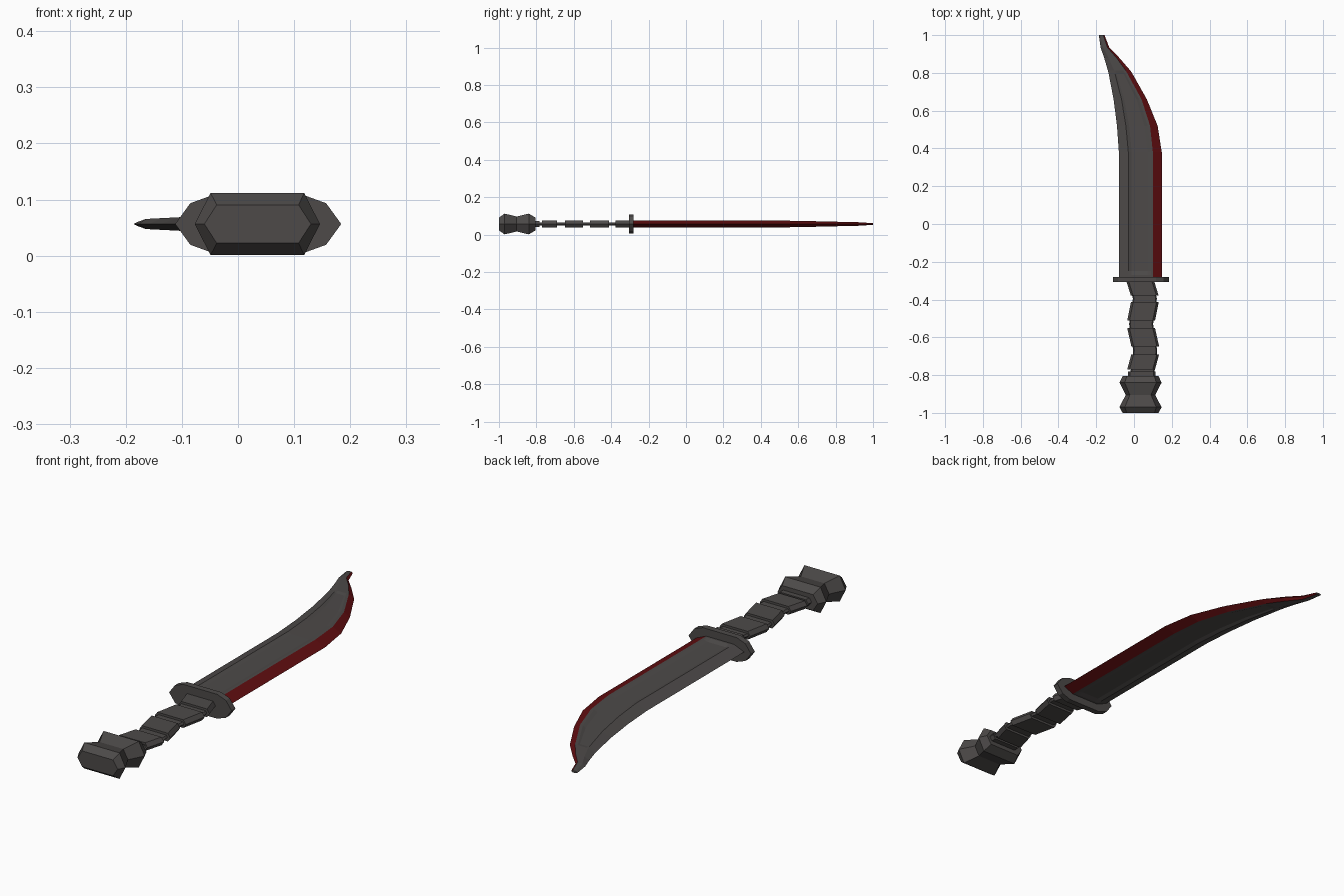
import bpy, bmesh

ZC = 0.0565  # height of the knife's mid plane


def material(name, rgb):
    m = bpy.data.materials.new(name)
    m.diffuse_color = (*rgb, 1)
    return m


GRAY = material("dark_gray_metal", (0.074, 0.068, 0.066))
RED = material("dark_red_edge", (0.115, 0.004, 0.005))


def loft(name, rings, mats, red_rule=None):
    """Skin a list of equal rings of (x, y, z) points and cap both ends."""
    bm = bmesh.new()
    rows = [[bm.verts.new((x, y, z + ZC)) for x, y, z in r] for r in rings]
    n = len(rows[0])
    for r0, r1 in zip(rows, rows[1:]):
        for i in range(n):
            j = (i + 1) % n
            f = bm.faces.new((r0[i], r0[j], r1[j], r1[i]))
            if red_rule and red_rule(i):
                f.material_index = 1
    bm.faces.new(rows[0])
    bm.faces.new(rows[-1])
    bmesh.ops.recalc_face_normals(bm, faces=bm.faces)
    me = bpy.data.meshes.new(name)
    bm.to_mesh(me)
    bm.free()
    for m in mats:
        me.materials.append(m)
    ob = bpy.data.objects.new(name, me)
    bpy.context.collection.objects.link(ob)
    return ob


def hexagon(y, x0, x1, h, inset):
    """Long six-sided section with pointed left and right sides."""
    return [(x0, y, 0), (x0 + inset, y, h), (x1 - inset, y, h),
            (x1, y, 0), (x1 - inset, y, -h), (x0 + inset, y, -h)]


# Blade: y, spine, fuller left, fuller right, bevel start, edge, half thickness, fuller depth
blade_rows = [
    (-0.285, -0.08, -0.03, 0.09, 0.10, 0.147, 0.020, 0),
    (-0.270, -0.08, -0.03, 0.09, 0.10, 0.147, 0.020, 0),
    (-0.250, -0.08, -0.03, 0.09, 0.10, 0.147, 0.020, 0.006),
    (0.380, -0.08, -0.03, 0.09, 0.10, 0.147, 0.020, 0.006),
    (0.520, -0.09, -0.043, 0.072, 0.085, 0.125, 0.018, 0.006),
    (0.660, -0.108, -0.066, 0.027, 0.040, 0.068, 0.0155, 0.005),
    (0.795, -0.134, -0.100, -0.046, -0.034, -0.008, 0.0125, 0.003),
    (0.812, -0.138, -0.105, -0.055, -0.043, -0.019, 0.012, 0),
    (0.880, -0.158, -0.135, -0.102, -0.093, -0.078, 0.0105, 0),
    (0.935, -0.177, -0.164, -0.146, -0.141, -0.131, 0.009, 0),
    (1.000, -0.186, -0.178, -0.166, -0.163, -0.156, 0.004, 0),
]


def blade_ring(y, s, a, d, e, edge, h, dep):
    g = 0.15 * (d - a)
    top = [(a, h), (a + g, h - dep), (d - g, h - dep), (d, h), (e, h)]
    pts = [(s, 0)] + top + [(edge, 0)] + [(x, -z) for x, z in reversed(top)]
    return [(x, y, z) for x, z in pts]


loft("blade", [blade_ring(*r) for r in blade_rows], [GRAY, RED],
     lambda i: i in (5, 6))

# Guard plate
half = [(0.148, 0), (0.121, 0.037), (0.08, 0.052)]
quarter = half + [(-x, z) for x, z in reversed(half)]
outline = quarter + [(-x, -z) for x, z in quarter[1:-1]]
loft("guard", [[(0.036 + x, y, z) for x, z in outline] for y in (-0.306, -0.28)],
     [GRAY])

# Thin handle core that weaves from side to side
core = [(-0.29, -0.03), (-0.395, -0.006), (-0.53, -0.026), (-0.67, -0.004), (-0.81, -0.022)]
loft("handle_core", [hexagon(y, x, x + 0.127, 0.008, 0.006) for y, x in core], [GRAY])

# Slanted grip segments: front y, back y, left x at each end
segments = [(-0.300, -0.378, -0.041, -0.017), (-0.412, -0.512, -0.016, -0.036),
            (-0.550, -0.648, -0.036, -0.014), (-0.690, -0.770, -0.014, -0.036)]
for k, (y0, y1, xa, xb) in enumerate(segments, 1):
    loft(f"grip_segment_{k}", [hexagon(y0, xa, xa + 0.147, 0.0175, 0.012),
                               hexagon(y1, xb, xb + 0.147, 0.0175, 0.012)], [GRAY])

# Collar between grip and pommel
loft("collar", [hexagon(y, -0.032, 0.115, 0.016, 0.012) for y in (-0.782, -0.81)], [GRAY])

# Waisted pommel
pommel = [(-1.0, -0.060, 0.130, 0.034, 0.022), (-0.97, -0.077, 0.146, 0.0555, 0.028),
          (-0.905, -0.044, 0.112, 0.040, 0.022), (-0.84, -0.077, 0.146, 0.0555, 0.028),
          (-0.805, -0.060, 0.130, 0.034, 0.022)]
loft("pommel", [hexagon(*p) for p in pommel], [GRAY])
